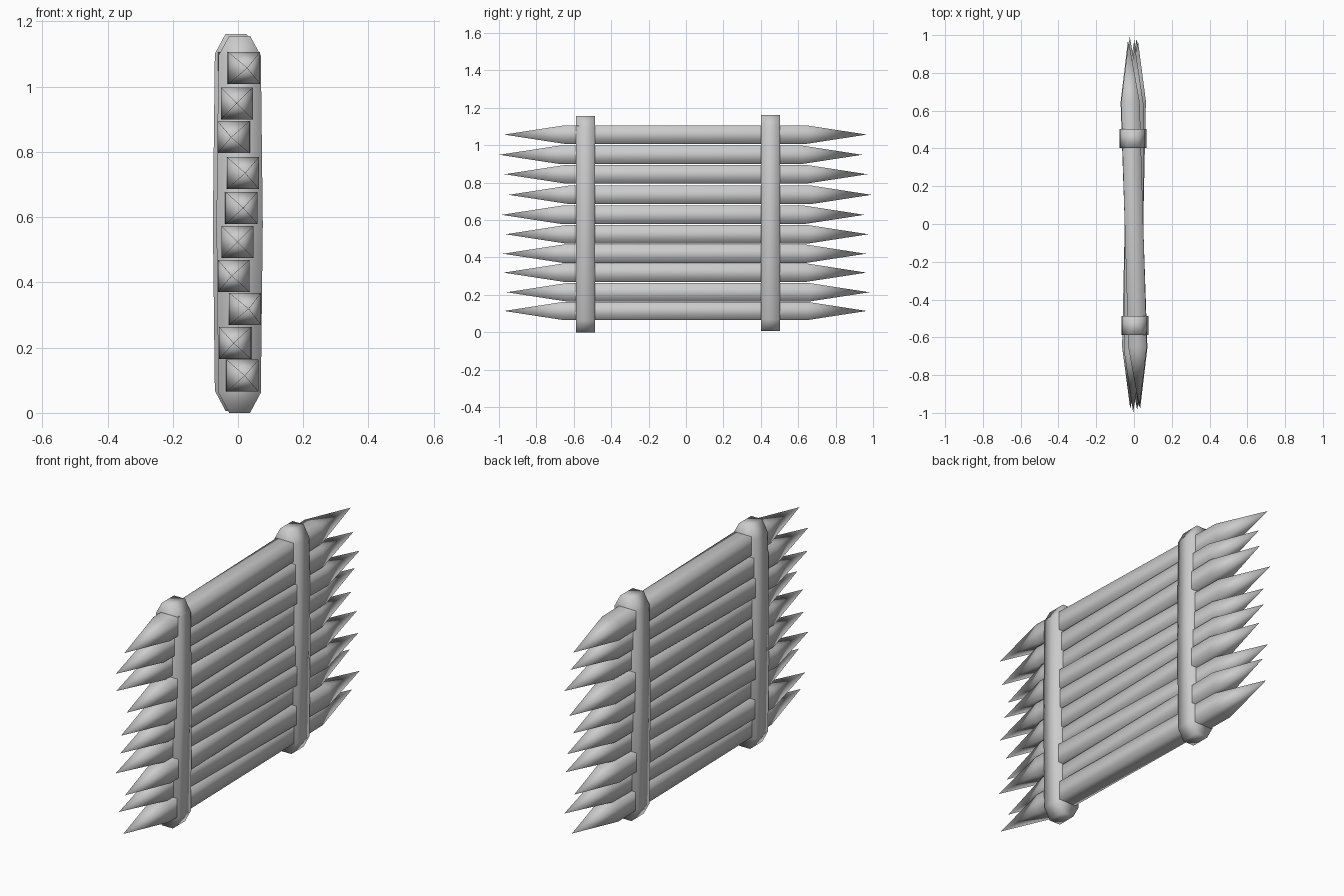
import bpy

if "Cube" in bpy.data.objects:
    bpy.data.objects.remove(bpy.data.objects["Cube"])


def make(name, verts, faces):
    me = bpy.data.meshes.new(name)
    me.from_pydata(verts, [], faces)
    me.validate()
    for p in me.polygons:
        p.use_smooth = True
    ob = bpy.data.objects.new(name, me)
    bpy.context.collection.objects.link(ob)
    return ob


def stake(name, z, lean, shift):
    # square bar with a pyramid point at each end, swung slightly about the centre
    r, body, tip = 0.049, 0.65, 0.97
    verts = []
    for s in (-1, 1):
        for dx, dz in ((-r, -r), (r, -r), (r, r), (-r, r)):
            verts.append((-s * lean + dx, s * body + shift, z + dz))
    for s in (-1, 1):
        verts.append((-s * lean * tip / body, s * tip + shift, z))
    faces = []
    for i in range(4):
        j = (i + 1) % 4
        faces += [(i, j, j + 4, i + 4)[::-1], (i, j, 8), (j + 4, i + 4, 9)]
    return make(name, verts, faces)


def rail(name, x, y, z):
    # upright slab with chamfered ends and a slight bulge at mid-height
    half = [(0.032, 0.0), (0.065, 0.062), (0.071, 0.578), (0.065, 1.095), (0.032, 1.156)]
    prof = half + [(-a, b) for a, b in reversed(half)]
    n = len(prof)
    verts = [(x + a, y + s * 0.0505, z + b) for s in (-1, 1) for a, b in prof]
    # each end is a stack of quads between mirrored profile points
    faces = []
    for i in range(4):
        q = (i, i + 1, n - 2 - i, n - 1 - i)
        faces += [q, tuple(k + n for k in reversed(q))]
    for i in range(n):
        j = (i + 1) % n
        faces.append((i, i + n, j + n, j))
    return make(name, verts, faces)


# stakes: height, sideways swing, lengthwise shift
rows = [
    (0.114, 0.014, -0.003), (0.214, -0.009, 0.011), (0.319, 0.022, -0.005),
    (0.420, -0.013, -0.008), (0.524, -0.001, 0.005), (0.628, 0.011, -0.016),
    (0.735, 0.015, 0.022), (0.845, -0.014, 0.000), (0.949, -0.003, -0.028),
    (1.057, 0.019, -0.003),
]
for i, row in enumerate(rows):
    stake(f"stake_{i + 1}", *row)

# binding rails
rail("front_rail", 0.005, -0.538, 0.0)
rail("back_rail", -0.006, 0.452, 0.006)
bpy.context.view_layer.update()
